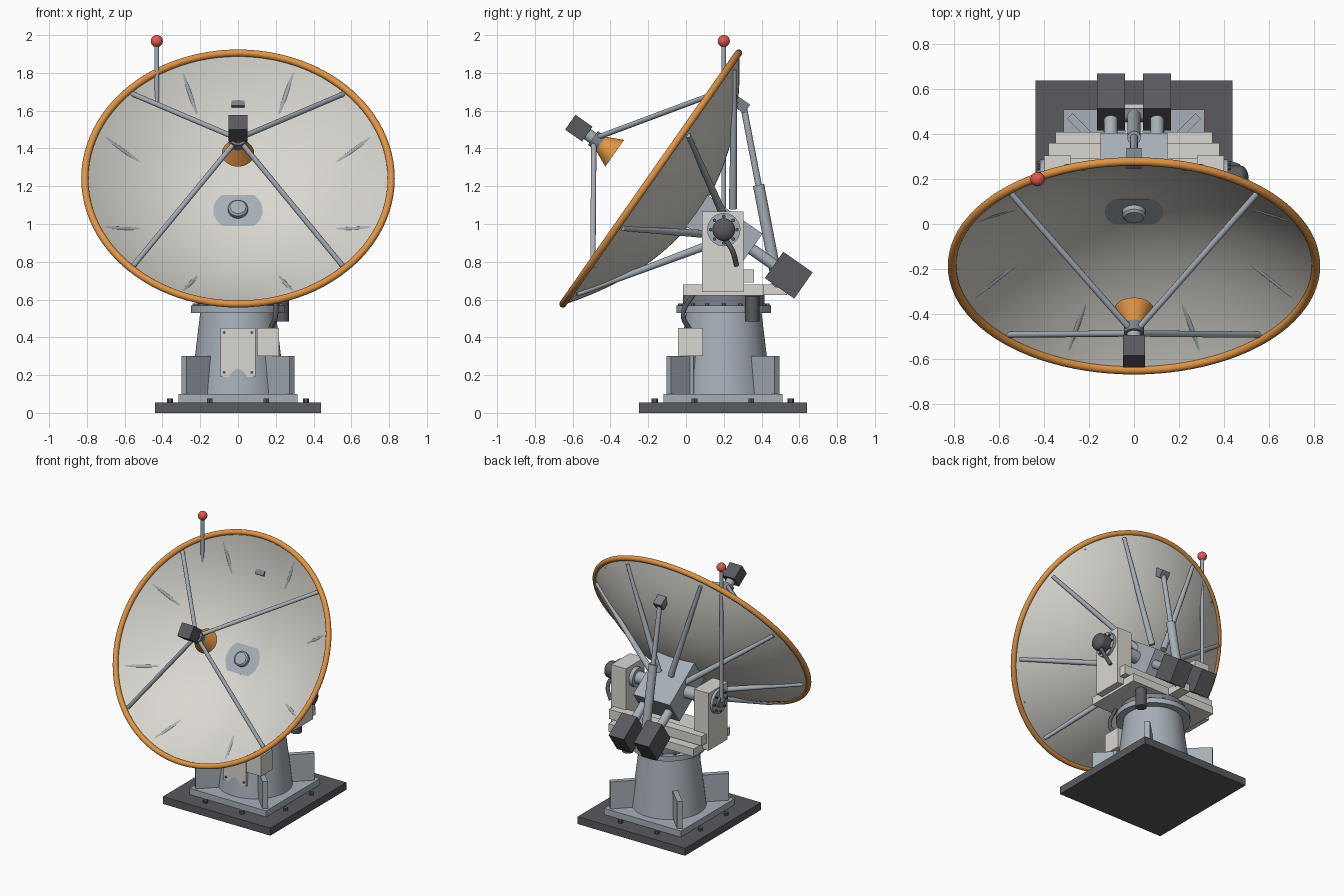
import bpy, bmesh, math
from mathutils import Matrix, Vector

if "Cube" in bpy.data.objects:
    bpy.data.objects.remove(bpy.data.objects["Cube"])


def paint(name, r, g, b):
    m = bpy.data.materials.new(name)
    m.diffuse_color = (r, g, b, 1)
    m.use_nodes = True
    m.node_tree.nodes["Principled BSDF"].inputs["Base Color"].default_value = m.diffuse_color
    return m


STEEL = paint("steel", 0.38, 0.43, 0.48)
DARK = paint("dark", 0.10, 0.10, 0.115)
MID = paint("mid_grey", 0.2, 0.22, 0.25)
CREAM = paint("cream", 0.70, 0.68, 0.63)
ORANGE = paint("orange", 0.75, 0.30, 0.06)
RED = paint("red", 0.75, 0.10, 0.08)

I = Matrix.Identity(4)
# tilted dish frame: origin on the elevation axle, local z = dish axis
T = Matrix.Translation((0, 0.2, 0.97)) @ Matrix.Rotation(math.radians(55), 4, 'X')


def finish(name, bm, mat, m=I):
    bmesh.ops.recalc_face_normals(bm, faces=bm.faces)
    me = bpy.data.meshes.new(name)
    bm.to_mesh(me)
    bm.free()
    me.transform(m)
    me.materials.append(mat)
    o = bpy.data.objects.new(name, me)
    bpy.context.collection.objects.link(o)
    return o


def box(name, lo, hi, mat, m=I):
    bm = bmesh.new()
    lo, hi = Vector(lo), Vector(hi)
    bmesh.ops.create_cube(bm, size=1, matrix=Matrix.Translation((lo + hi) / 2)
                          @ Matrix.Diagonal((*(hi - lo), 1)))
    return finish(name, bm, mat, m)


def rod(name, a, b, r, mat, m=I, r2=None, seg=32):
    a, b = Vector(a), Vector(b)
    d = b - a
    bm = bmesh.new()
    bmesh.ops.create_cone(bm, cap_ends=True, segments=seg, radius1=r, radius2=r if r2 is None else r2,
                          depth=d.length, matrix=Matrix.Translation((a + b) / 2)
                          @ d.to_track_quat('Z', 'Y').to_matrix().to_4x4())
    return finish(name, bm, mat, m)


def lathe(name, prof, mat, m=I, seg=96):
    bm = bmesh.new()
    vs = [bm.verts.new((r, 0, z)) for r, z in prof]
    es = [bm.edges.new(p) for p in zip(vs, vs[1:])]
    bmesh.ops.spin(bm, geom=vs + es, axis=(0, 0, 1), cent=(0, 0, 0), angle=2 * math.pi,
                   steps=seg, use_duplicate=False)
    bmesh.ops.remove_doubles(bm, verts=bm.verts, dist=1e-5)
    return finish(name, bm, mat, m)


def ball(name, c, r, mat, scale=(1, 1, 1)):
    bm = bmesh.new()
    bmesh.ops.create_uvsphere(bm, u_segments=32, v_segments=16, radius=r,
                              matrix=Matrix.Translation(c) @ Matrix.Diagonal((*scale, 1)))
    return finish(name, bm, mat)


def cable(name, pts, r, mat):
    cu = bpy.data.curves.new(name, 'CURVE')
    cu.dimensions = '3D'
    cu.bevel_depth, cu.use_fill_caps = r, True
    s = cu.splines.new('BEZIER')
    s.bezier_points.add(len(pts) - 1)
    for bp, p in zip(s.bezier_points, pts):
        bp.co = p
        bp.handle_left_type = bp.handle_right_type = 'AUTO'
    cu.materials.append(mat)
    bpy.context.collection.objects.link(bpy.data.objects.new(name, cu))


# base plates, bolts and diagonal gussets
C = Matrix.Translation((0, 0.195, 0))
box("base_plate", (-0.44, -0.445, 0), (0.44, 0.445, 0.055), DARK, C)
box("upper_base_plate", (-0.315, -0.315, 0.055), (0.315, 0.315, 0.1), STEEL, C)
for k in range(4):
    R = C @ Matrix.Rotation(k * math.pi / 2, 4, 'Z')
    for x in (-0.15, 0.15):
        rod("base_bolt", (x, -0.36, 0.05), (x, -0.36, 0.075), 0.017, DARK, R, seg=6)
    box("gusset", (0.18, -0.018, 0.1), (0.405, 0.018, 0.3), STEEL,
        R @ Matrix.Rotation(math.pi / 4, 4, 'Z'))

# pedestal and slewing ring
P = Matrix.Translation((0, 0.2, 0))
lathe("pedestal", [(0, 0.1), (0.252, 0.1), (0.2, 0.53), (0, 0.53)], STEEL, P)
lathe("pedestal_flange", [(0, 0.53), (0.25, 0.53), (0.25, 0.568), (0, 0.568)], STEEL, P)
lathe("slewing_ring", [(0, 0.568), (0.215, 0.568), (0.215, 0.625), (0, 0.625)], MID, P)
for k in range(16):
    a = k * math.pi / 8
    x, y = 0.232 * math.cos(a), 0.232 * math.sin(a)
    rod("flange_bolt", (x, y, 0.565), (x, y, 0.58), 0.01, MID, P, seg=6)
rod("azimuth_motor", (0.232, 0.35, 0.485), (0.232, 0.35, 0.62), 0.038, DARK)

# front cover plate, junction box, conduit and cable
box("cover_plate", (-0.092, -0.036, 0.19), (0.092, -0.016, 0.45), CREAM)
for x in (-0.073, 0.073):
    for z in (0.215, 0.425):
        rod("cover_screw", (x, -0.03, z), (x, -0.042, z), 0.008, DARK, seg=12)
box("junction_box", (0.1, -0.042, 0.3), (0.218, 0.09, 0.45), CREAM)
rod("conduit", (0.19, 0.03, 0.08), (0.19, 0.03, 0.31), 0.013, STEEL)
cable("slew_cable", [(0.17, 0.02, 0.44), (0.2, -0.015, 0.52), (0.19, 0.04, 0.63)], 0.013, DARK)

# rotating platform with rear tongue and cross beams
box("platform", (-0.35, -0.015, 0.622), (0.35, 0.41, 0.68), CREAM)
box("actuator_tongue", (-0.04, 0.4, 0.625), (0.04, 0.535, 0.68), CREAM)
box("rear_cross_beam", (-0.38, 0.29, 0.69), (0.38, 0.36, 0.76), CREAM)

# yoke arms and elevation axle on both sides
for s in (-1, 1):
    x0, x1 = sorted((s * 0.28, s * 0.4))
    box("yoke_arm", (x0, 0.085, 0.64), (x1, 0.305, 1.065), CREAM)
    rod("axle", (s * 0.1, 0.2, 0.97), (s * 0.3, 0.2, 0.97), 0.045, STEEL)
    rod("axle_collar", (s * 0.25, 0.2, 0.97), (s * 0.285, 0.2, 0.97), 0.07, STEEL)
    rod("bearing_flange", (s * 0.39, 0.2, 0.97), (s * 0.42, 0.2, 0.97), 0.088, STEEL)
    for k in range(8):
        a = k * math.pi / 4
        y, z = 0.2 + 0.07 * math.cos(a), 0.97 + 0.07 * math.sin(a)
        rod("bearing_bolt", (s * 0.415, y, z), (s * 0.43, y, z), 0.01, DARK, seg=6)
rod("elevation_motor", (0.41, 0.2, 0.97), (0.475, 0.2, 0.97), 0.06, DARK)
ball("motor_cap", (0.475, 0.2, 0.97), 0.06, DARK, (0.6, 1, 1))
rod("bearing_cap", (-0.41, 0.2, 0.97), (-0.435, 0.2, 0.97), 0.04, MID)
cable("motor_cable", [(0.46, 0.2, 0.93), (0.47, 0.245, 0.86), (0.43, 0.268, 0.78)], 0.014, DARK)

# lightning mast
rod("mast", (-0.43, 0.2, 0.97), (-0.43, 0.2, 1.96), 0.013, STEEL)
ball("mast_ball", (-0.43, 0.2, 1.968), 0.032, RED)


# reflector, rim and rear ribs
def w(r):
    return 0.17 + 0.466 * r * r


rs = [0.81 * i / 24 for i in range(25)]
lathe("dish", [(r, w(r)) for r in rs] + [(r, w(r) - 0.01) for r in reversed(rs)], CREAM, T)
ring = [(0.811 + 0.019 * math.cos(t * math.pi / 8), 0.472 + 0.019 * math.sin(t * math.pi / 8))
        for t in range(17)]
lathe("dish_rim", ring, ORANGE, T)
for k in range(8):
    a = math.radians(22.5 + 45 * k)
    c, s = math.cos(a), math.sin(a)
    rod("dish_rib", (0.13 * c, 0.13 * s, 0.025), (0.785 * c, 0.785 * s, 0.44), 0.022, STEEL, T, 0.013, 16)

# hub block, hub cap and counterweights
box("hub", (-0.15, -0.1, -0.18), (0.15, 0.1, 0.178), STEEL, T)
lathe("hub_cap", [(0, 0.17), (0.052, 0.17), (0.052, 0.2), (0.042, 0.21), (0, 0.214)], STEEL, T, 48)
for s in (-1, 1):
    rod("counterweight_arm", (s * 0.103, 0, -0.17), (s * 0.103, 0, -0.34), 0.03, STEEL, T)
    x0, x1 = sorted((s * 0.041, s * 0.165))
    box("counterweight", (x0, -0.085, -0.515), (x1, 0.085, -0.325), DARK, T)

# elevation actuator
foot, top = Vector((0, 0.485, 0.68)), Vector((0, 0.305, 1.62))
rod("actuator_body", foot, foot.lerp(top, 0.56), 0.03, STEEL)
rod("actuator_rod", foot.lerp(top, 0.5), top, 0.017, STEEL)
rod("actuator_pin", (-0.045, 0.485, 0.69), (0.045, 0.485, 0.69), 0.03, MID)
box("actuator_bracket", (-0.034, 0.565, 0.265), (0.034, 0.622, 0.338), MID, T)

# feed horn, housing and support struts
lathe("feed_horn", [(0.04, 0.805), (0.086, 0.705), (0.08, 0.705), (0.03, 0.79), (0, 0.79)], ORANGE, T, 48)
rod("feed_collar", (0, 0, 0.795), (0, 0, 0.845), 0.045, MID, T)
rod("feed_neck", (0, 0, 0.84), (0, 0, 0.89), 0.032, STEEL, T)
box("feed_housing", (-0.05, -0.048, 0.882), (0.05, 0.048, 0.992), DARK, T)
for k in range(4):
    a = math.radians(45 + 90 * k)
    c, s = math.cos(a), math.sin(a)
    rod("feed_strut", (0.03 * c, 0.03 * s, 0.825), (0.79 * c, 0.79 * s, 0.455), 0.014, STEEL, T, seg=16)

# smooth the round parts, keep edges crisp
for o in bpy.context.scene.objects:
    o.select_set(o.type == 'MESH')
    if o.type == 'MESH':
        bpy.context.view_layer.objects.active = o
bpy.ops.object.shade_smooth_by_angle(angle=math.radians(35))
